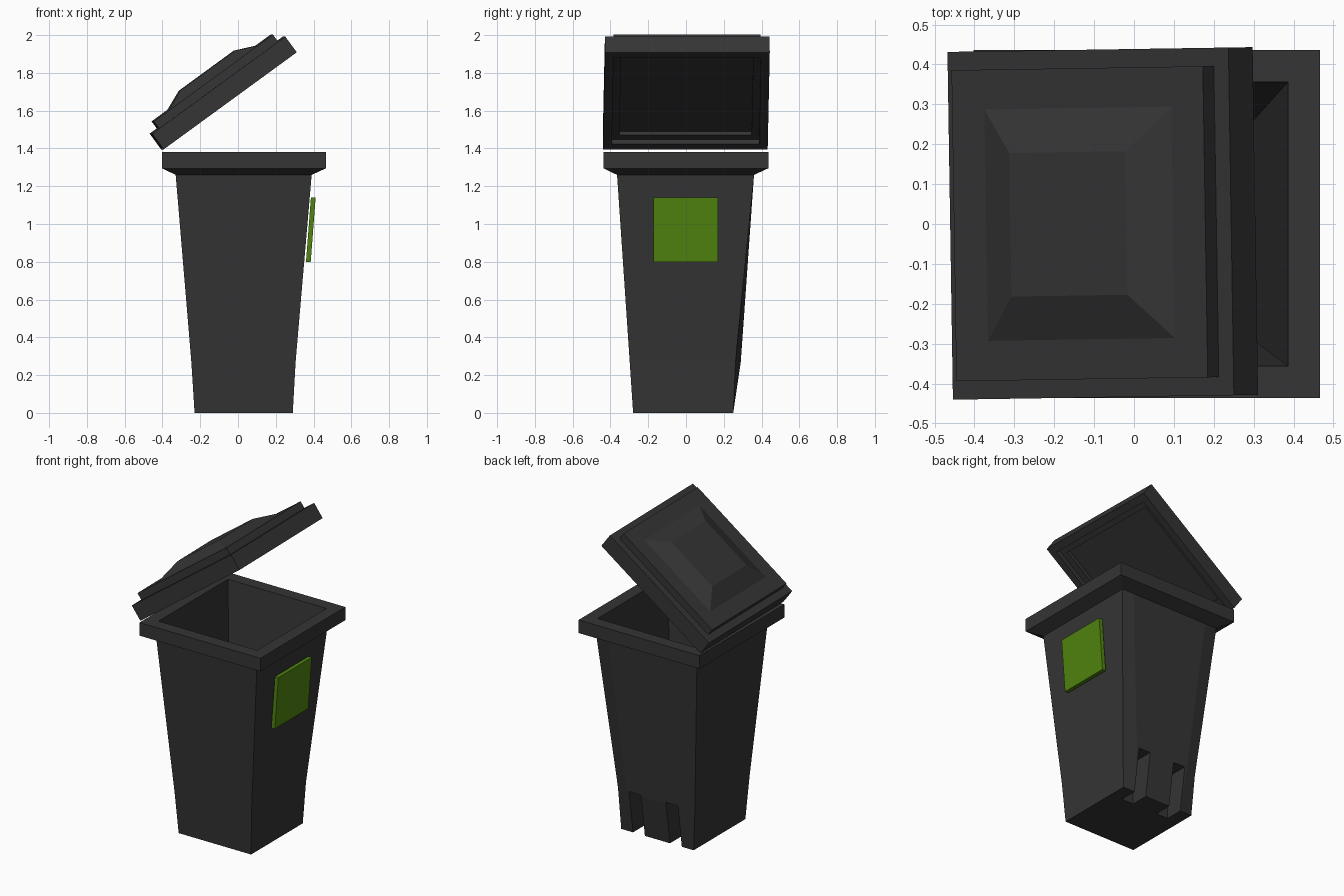
import bpy, bmesh
from math import radians
from mathutils import Matrix

if "Cube" in bpy.data.objects:
    bpy.data.objects.remove(bpy.data.objects["Cube"])


def loft(name, rings, matrix=Matrix()):
    """Closed solid through a list of equally sized point rings."""
    bm = bmesh.new()
    loops = [[bm.verts.new(p) for p in ring] for ring in rings]
    for a, b in zip(loops, loops[1:]):
        for i in range(len(a)):
            j = (i + 1) % len(a)
            bm.faces.new((a[i], a[j], b[j], b[i]))
    bm.faces.new(loops[0][::-1])
    bm.faces.new(loops[-1])
    bmesh.ops.recalc_face_normals(bm, faces=bm.faces)
    mesh = bpy.data.meshes.new(name)
    bm.to_mesh(mesh)
    bm.free()
    obj = bpy.data.objects.new(name, mesh)
    bpy.context.collection.objects.link(obj)
    obj.matrix_world = matrix
    return obj


def colour(obj, name, rgba):
    mat = bpy.data.materials.get(name) or bpy.data.materials.new(name)
    mat.diffuse_color = rgba
    mat.use_nodes = True
    mat.node_tree.nodes["Principled BSDF"].inputs["Base Color"].default_value = mat.diffuse_color
    obj.data.materials.append(mat)


def body_ring(z, x0, x1, y0, y1, bulge=0.0, inset=0.085):
    """Rectangle with two extra points for the raised panel on the back."""
    return [(x0, y0, z), (x1, y0, z), (x1, y1, z),
            (x1 - inset, y1 + bulge, z), (x0 + inset, y1 + bulge, z), (x0, y1, z)]


def square(half, z):
    return [(-half, -half, z), (half, -half, z), (half, half, z), (-half, half, z)]


DARK = (0.035, 0.035, 0.035, 1)

# Tapered body, flared rim and hollow inside
body = loft("bin_body", [
    body_ring(0.00, -0.23, 0.29, -0.28, 0.25),
    body_ring(0.27, -0.247, 0.305, -0.298, 0.262, 0.028),
    body_ring(1.26, -0.33, 0.39, -0.365, 0.36),
    body_ring(1.295, -0.402, 0.466, -0.436, 0.436),
    body_ring(1.38, -0.402, 0.466, -0.436, 0.436),
    body_ring(1.38, -0.322, 0.386, -0.356, 0.356),
    body_ring(0.30, -0.235, 0.295, -0.288, 0.255),
])
colour(body, "dark_plastic", DARK)

# Two wheel recesses cut into the lower back
for i, (x0, x1) in enumerate([(-0.145, -0.06), (0.12, 0.205)]):
    cutter = loft(f"wheel_recess_cutter_{i + 1}", [
        [(x0, 0.135, z), (x1, 0.135, z), (x1, 0.5, z), (x0, 0.5, z)] for z in (-0.1, 0.28)])
    cutter.hide_render = True
    cutter.hide_viewport = True
    cutter.display_type = 'WIRE'
    cut = body.modifiers.new("wheel_recess", 'BOOLEAN')
    cut.operation = 'DIFFERENCE'
    cut.solver = 'EXACT'
    cut.object = cutter

# Open stepped lid, hollow underneath, raised frustum on top
lid_pose = (Matrix.Translation((-0.048, 0.002, 1.652))
            @ Matrix.Rotation(radians(0.9), 4, 'Z')
            @ Matrix.Rotation(radians(-36.1), 4, 'Y'))
lid = loft("lid", [square(h, z) for h, z in [
    (0.35, 0.055), (0.35, 0.03), (0.39, 0.03), (0.39, 0.0), (0.436, 0.0),
    (0.436, 0.103), (0.39, 0.103), (0.39, 0.15), (0.29, 0.15), (0.18, 0.198)]], lid_pose)
colour(lid, "dark_plastic", DARK)

# Green panel leaning with the right side
panel = loft("green_panel", [
    [(x, -0.173, z), (x + 0.025, -0.173, z), (x + 0.025, 0.17, z), (x, 0.17, z)]
    for x, z in [(0.36, 0.80), (0.386, 1.14)]])
colour(panel, "green", (0.08, 0.23, 0.005, 1))
